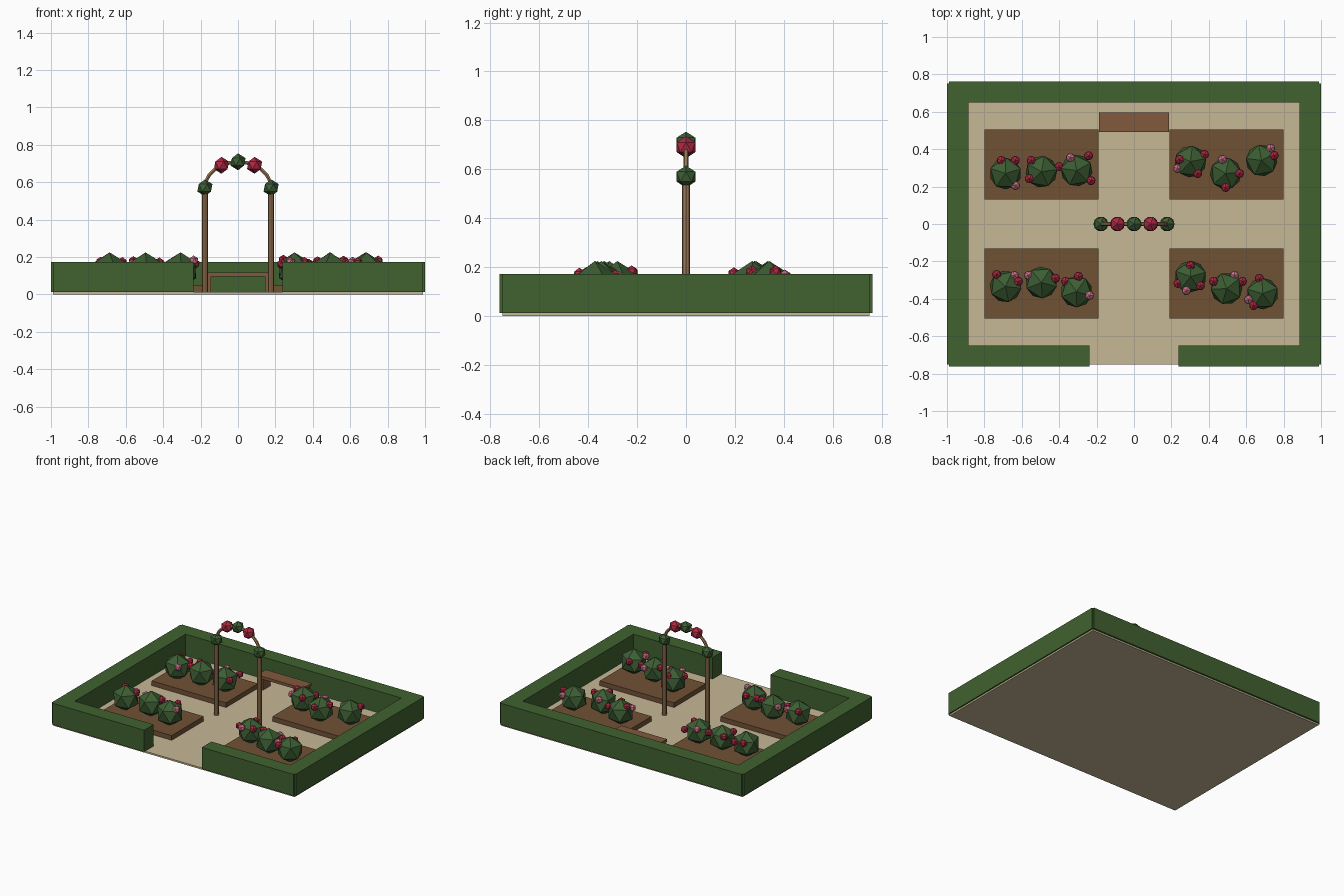
import bpy, bmesh, math, random
from mathutils import Matrix, Vector

if "Cube" in bpy.data.objects:
    bpy.data.objects.remove(bpy.data.objects["Cube"])

random.seed(4)


def mat(name, r, g, b):
    m = bpy.data.materials.new(name)
    m.diffuse_color = (r, g, b, 1)
    m.use_nodes = True
    m.node_tree.nodes["Principled BSDF"].inputs["Base Color"].default_value = m.diffuse_color
    return m


SAND = mat("sand", .565, .479, .305)
HEDGE = mat("hedge_green", .052, .12, .028)
SOIL = mat("soil", .16, .083, .036)
BENCH = mat("bench_wood", .22, .1, .045)
WOOD = mat("post_wood", .33, .19, .09)
LEAF = mat("leaf", .045, .11, .033)
RED = mat("red_petal", .42, .022, .055)
PINK = mat("pink_petal", .62, .17, .26)


def finish(name, bm, m):
    me = bpy.data.meshes.new(name)
    bm.to_mesh(me)
    bm.free()
    me.materials.append(m)
    ob = bpy.data.objects.new(name, me)
    bpy.context.collection.objects.link(ob)
    return ob


def box(name, x0, x1, y0, y1, z0, z1, m):
    bm = bmesh.new()
    bmesh.ops.create_cube(bm, size=1, matrix=Matrix.LocRotScale(
        Vector((x0 + x1, y0 + y1, z0 + z1)) / 2, None, Vector((x1 - x0, y1 - y0, z1 - z0))))
    return finish(name, bm, m)


def ball(name, loc, r, m, turn=0.0):
    # faceted twenty-sided ball
    bm = bmesh.new()
    bmesh.ops.create_icosphere(bm, subdivisions=1, radius=r,
                               matrix=Matrix.Translation(loc) @ Matrix.Rotation(turn, 4, 'Z'))
    return finish(name, bm, m)


# ground and surrounding hedge
G, H = .012, .172
box("ground", -.99, .99, -.75, .75, 0, G, SAND)
box("hedge_back", -.99, .99, .65, .762, G, H, HEDGE)
for s, side in ((-1, "left"), (1, "right")):
    xs = sorted((s * .885, s))
    box("hedge_" + side, *xs, -.75, .75, G, H, HEDGE)
    xs = sorted((s * .237, s * .99))
    box("hedge_front_" + side, *xs, -.762, -.65, G, H, HEDGE)
    # planting beds
    for t, end in ((-1, "front"), (1, "back")):
        xs = sorted((s * .19, s * .80))
        ys = sorted((t * .131, t * .506))
        box(f"bed_{end}_{side}", *xs, *ys, G, .047, SOIL)
    # bench legs
    xs = sorted((s * .144, s * .18))
    box("bench_leg_" + side, *xs, .5, .587, G, .096, BENCH)
    # arch posts
    bm = bmesh.new()
    bmesh.ops.create_cone(bm, cap_ends=True, segments=8, radius1=.016, radius2=.016, depth=.56,
                          matrix=Matrix.Translation((s * .177, 0, .29)))
    finish("arch_post_" + side, bm, WOOD)
box("bench_seat", -.188, .188, .492, .595, .096, .117, BENCH)

# curved top of the arch
cu = bpy.data.curves.new("arch_top", 'CURVE')
cu.dimensions = '3D'
cu.bevel_depth = .011
cu.bevel_resolution = 1
cu.use_fill_caps = True
sp = cu.splines.new('POLY')
sp.points.add(12)
for i, p in enumerate(sp.points):
    a = math.pi * i / 12
    p.co = (.177 * math.cos(a), 0, .57 + .139 * math.sin(a), 1)
sp.use_smooth = False
cu.materials.append(WOOD)
bpy.context.collection.objects.link(bpy.data.objects.new("arch_top", cu))

# foliage and blooms on the arch
for i, deg in enumerate((0, 60, 90, 120, 180)):
    a = math.radians(deg)
    ball(f"arch_cluster_{i}", (.177 * math.cos(a), 0, .57 + .139 * math.sin(a)), .045,
         RED if i % 2 else LEAF)

# rose bushes
BUSHES = [(-.687, .27), (-.495, .28), (-.307, .286), (.302, .334), (.49, .27), (.682, .34),
          (-.687, -.334), (-.495, -.313), (-.307, -.361), (.302, -.281), (.495, -.345), (.687, -.372)]
for i, (x, y) in enumerate(BUSHES):
    ball(f"rose_bush_{i}", (x, y, .13), .095, LEAF, random.uniform(0, 1.25))

# blooms resting on the bushes
REDS = [(-.71, .34), (-.635, .34), (-.56, .243), (-.55, .34), (-.4, .307), (-.243, .365), (-.23, .232),
        (.243, .345), (.34, .27), (.377, .372), (.564, .27), (.49, .195), (.75, .366),
        (-.735, -.27), (-.618, -.307), (-.42, -.29), (-.366, -.307), (-.297, -.28),
        (.235, -.318), (.302, -.222), (.355, -.33), (.425, -.307), (.58, -.307), (.64, -.436), (.67, -.291)]
PINKS = [(-.634, .206), (-.34, .355), (.233, .297), (.473, .345), (.73, .404),
         (-.64, -.275), (-.564, -.275), (-.238, -.382), (.28, -.356), (.537, -.275), (.612, -.404)]
for label, pts, m in (("red", REDS, RED), ("pink", PINKS, PINK)):
    for i, (x, y) in enumerate(pts):
        d = min(math.hypot(x - bx, y - by) for bx, by in BUSHES)
        z = .145 + .055 * max(0, 1.5 - d / .07) + random.uniform(-.006, .012)
        ball(f"{label}_bloom_{i}", (x, y, min(z, .2)), .027, m, random.uniform(0, 1.25))
